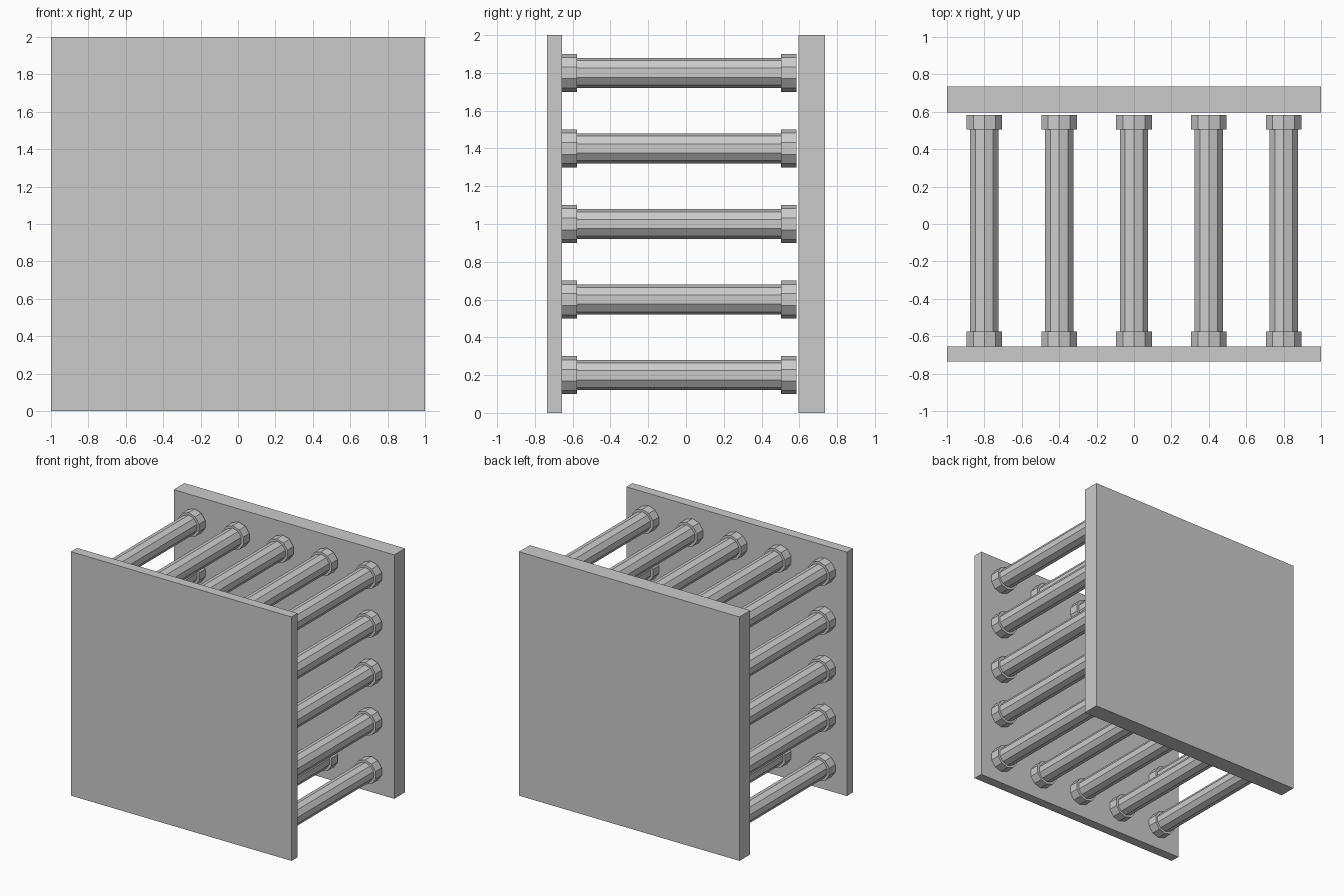
import bpy
import math

cube = bpy.data.objects.get("Cube")
if cube:
    bpy.data.objects.remove(cube, do_unlink=True)

# One plain grey material
grey = bpy.data.materials.new("light_grey")
grey.use_nodes = True
colour = (0.6, 0.6, 0.6, 1)
grey.diffuse_color = colour
grey.node_tree.nodes["Principled BSDF"].inputs["Base Color"].default_value = colour


def finish(name):
    obj = bpy.context.object
    obj.name = name
    obj.data.materials.append(grey)
    return obj


def panel(name, y0, y1):
    """Square upright slab spanning y0 to y1."""
    bpy.ops.mesh.primitive_cube_add(size=1, location=(0, (y0 + y1) / 2, 1))
    obj = finish(name)
    obj.scale = (2, y1 - y0, 2)


def bar(name, x, z, radius, y0, y1):
    """Ten-sided bar along y with a corner pointing straight up."""
    bpy.ops.mesh.primitive_cylinder_add(
        vertices=10, radius=radius, depth=y1 - y0,
        location=(x, (y0 + y1) / 2, z), rotation=(math.pi / 2, 0, 0))
    finish(name)


# End panels, the back one thicker
FRONT, BACK = -0.656, 0.584
panel("front_panel", -0.736, FRONT)
panel("back_panel", 0.596, 0.736)

# Collared rods around the perimeter of a five by five grid
COLLAR = 0.08
for i in range(5):
    for j in range(5):
        if i not in (0, 4) and j not in (0, 4):
            continue
        x, z = 0.4 * (i - 2), 0.2 + 0.4 * j
        bar(f"rod_{i}_{j}", x, z, 0.08, FRONT + COLLAR, BACK - COLLAR)
        bar(f"front_collar_{i}_{j}", x, z, 0.1, FRONT, FRONT + COLLAR)
        bar(f"back_collar_{i}_{j}", x, z, 0.1, BACK - COLLAR, BACK)
